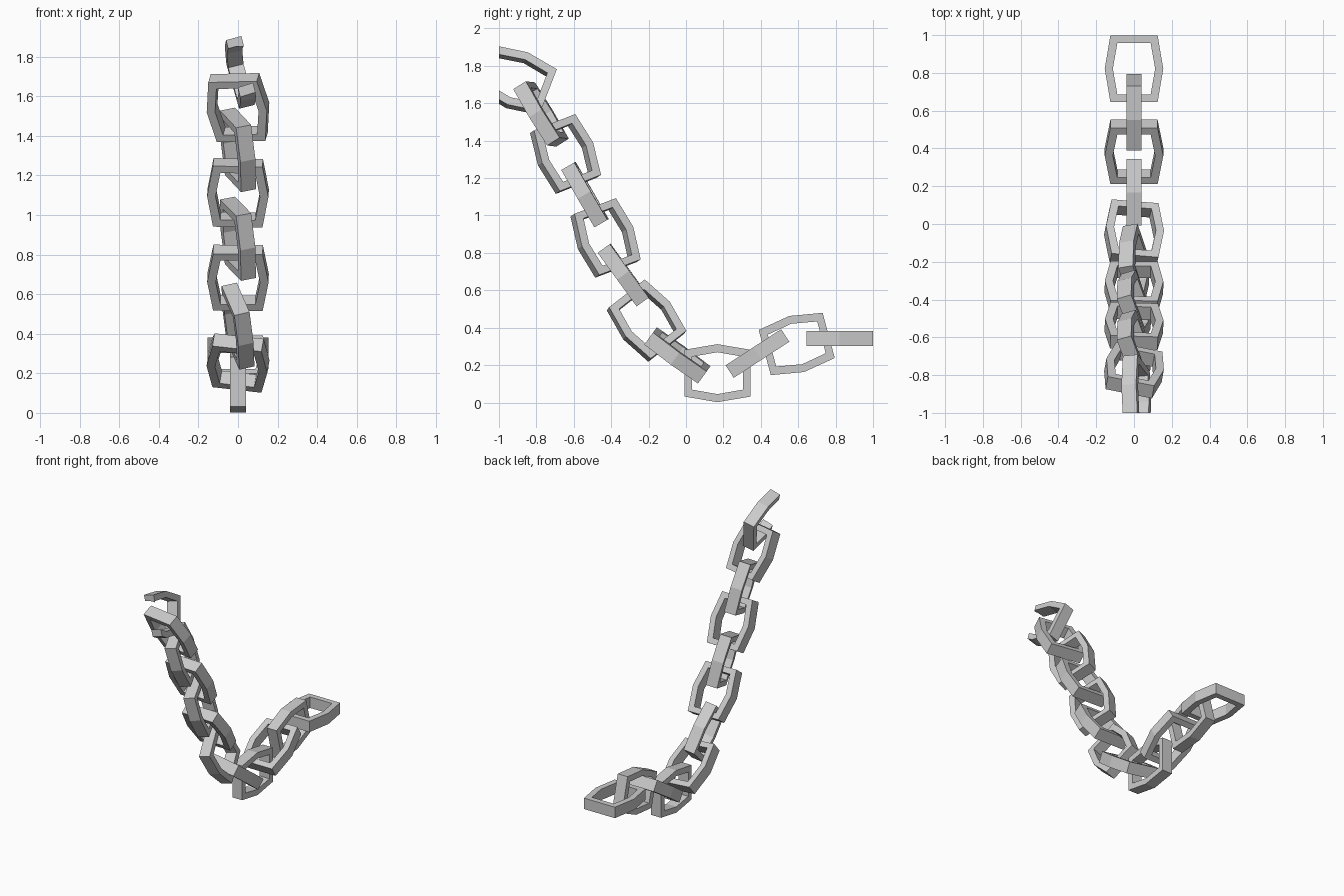
import bpy, bmesh
from math import radians, cos, sin
from mathutils import Matrix

if "Cube" in bpy.data.objects:
    bpy.data.objects.remove(bpy.data.objects["Cube"])

# Six-sided link outlines: (half length, end half width, middle half width)
OUTER = (0.177, 0.125, 0.155)
INNER = (0.137, 0.088, 0.112)
HALF_THICK = 0.04


def outline(l, e, m):
    return [(-l, -e), (0, -m), (l, -e), (l, e), (0, m), (-l, e)]


def chain_link(name, x, y, z, pitch, roll, yaw=0, cut=None):
    bm = bmesh.new()
    rings = [[bm.verts.new((px, py, h)) for px, py in outline(*o)]
             for o, h in ((OUTER, -HALF_THICK), (OUTER, HALF_THICK),
                          (INNER, HALF_THICK), (INNER, -HALF_THICK))]
    for r in range(4):
        a, b = rings[r], rings[(r + 1) % 4]
        for i in range(6):
            j = (i + 1) % 6
            bm.faces.new((a[i], a[j], b[j], b[i]))
    # Long axis lies in the side plane, then the link is swung and rolled
    c, s = cos(radians(pitch)), sin(radians(pitch))
    basis = Matrix(((0, 0, 1, x), (c, -s, 0, y), (s, c, 0, z), (0, 0, 0, 1)))
    bm.transform(basis @ Matrix.Rotation(radians(-yaw), 4, 'Y')
                 @ Matrix.Rotation(radians(roll), 4, 'X'))
    # Top link is sliced off flat
    if cut is not None:
        geom = bm.verts[:] + bm.edges[:] + bm.faces[:]
        res = bmesh.ops.bisect_plane(bm, geom=geom, plane_co=(0, cut, 0),
                                     plane_no=(0, -1, 0), clear_outer=True)
        edges = [g for g in res['geom_cut'] if isinstance(g, bmesh.types.BMEdge)]
        bmesh.ops.holes_fill(bm, edges=edges, sides=0)
    bmesh.ops.recalc_face_normals(bm, faces=bm.faces[:])
    mesh = bpy.data.meshes.new(name)
    bm.to_mesh(mesh)
    bm.free()
    bpy.context.collection.objects.link(bpy.data.objects.new(name, mesh))


# x, y, z, pitch, roll, yaw of each link from the low end to the high end
LINKS = [
    (0, 0.822, 0.342, 0, 90, 0),
    (0, 0.592, 0.313, 15, 0, 0),
    (0, 0.382, 0.262, 33, 90, 0),
    (0, 0.168, 0.157, 0, 0, 0),
    (0, -0.046, 0.252, -36, 98, 0),
    (0, -0.211, 0.438, -51, -15, 4),
    (0, -0.334, 0.682, -54, 91, 0),
    (0, -0.430, 0.880, -68, -19, 4),
    (0, -0.540, 1.112, -60, 92, 0),
    (0, -0.644, 1.329, -67, -19, 4),
    (0, -0.775, 1.543, -59, 99, 7),
]
for n, data in enumerate(LINKS, 1):
    chain_link(f"chain_link_{n:02d}", *data)
chain_link("cut_top_link", 0.012, -0.903, 1.723, -21, -15, 0, cut=-1.0)
